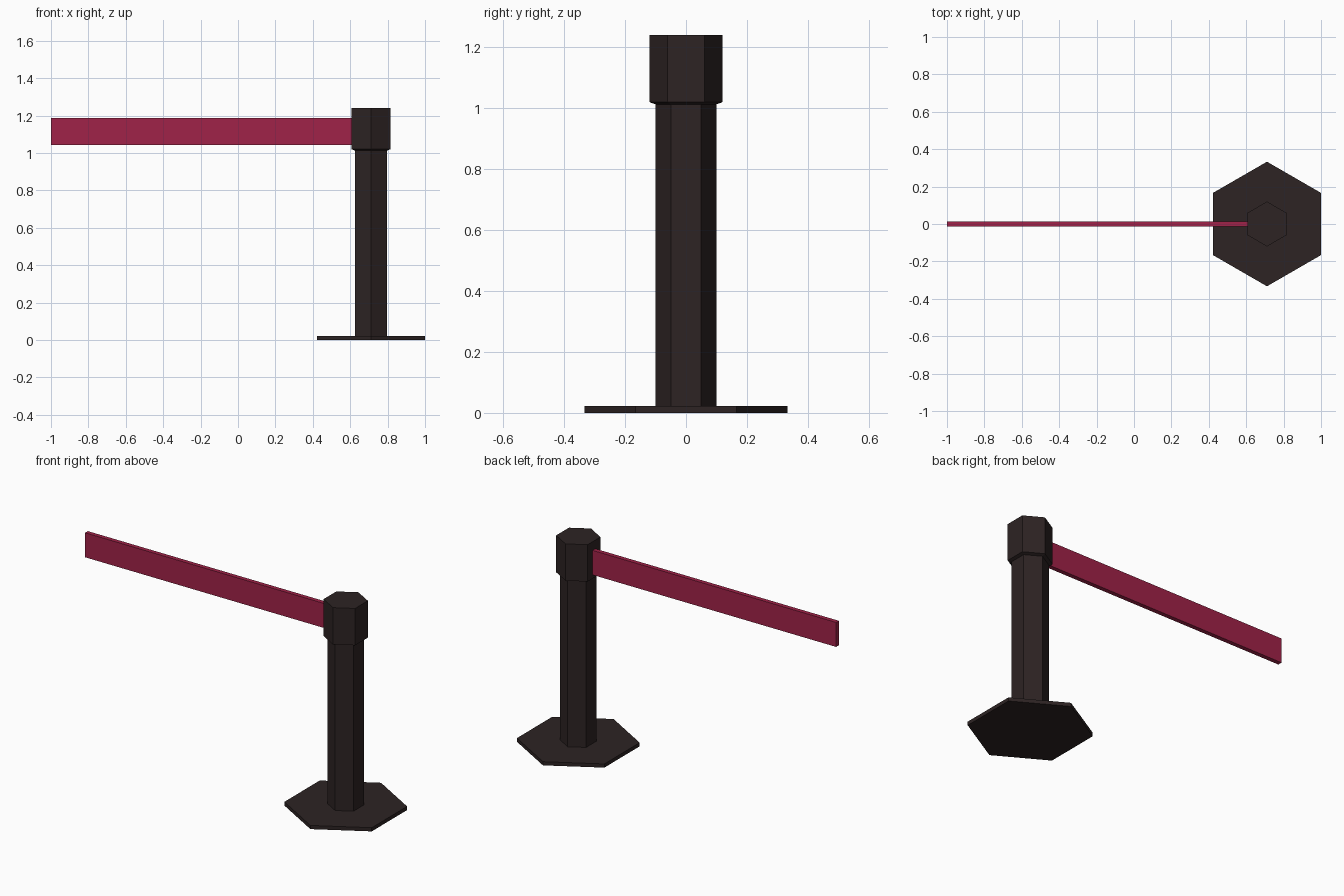
import bpy, bmesh, math

if "Cube" in bpy.data.objects:
    bpy.data.objects.remove(bpy.data.objects["Cube"])

CX = 0.711  # post axis


def material(name, rgb):
    m = bpy.data.materials.new(name)
    m.diffuse_color = (*rgb, 1)
    m.use_nodes = True
    m.node_tree.nodes["Principled BSDF"].inputs["Base Color"].default_value = m.diffuse_color
    return m


dark = material("dark_metal", (0.026, 0.017, 0.017))
red = material("red_webbing", (0.352, 0.016, 0.065))


def finish(name, bm, mat):
    bmesh.ops.recalc_face_normals(bm, faces=bm.faces)
    me = bpy.data.meshes.new(name)
    bm.to_mesh(me)
    bm.free()
    me.materials.append(mat)
    ob = bpy.data.objects.new(name, me)
    bpy.context.collection.objects.link(ob)
    return ob


def hex_stack(name, profile, mat):
    """Six-sided solid from (radius, z) rings, corners on the y axis."""
    bm = bmesh.new()
    rings = []
    for r, z in profile:
        angles = [math.radians(30 + 60 * k) for k in range(6)]
        rings.append([bm.verts.new((CX + r * math.cos(a), r * math.sin(a), z)) for a in angles])
    for lo, hi in zip(rings, rings[1:]):
        for i in range(6):
            j = (i + 1) % 6
            bm.faces.new((lo[i], lo[j], hi[j], hi[i]))
    bm.faces.new(rings[0][::-1])
    bm.faces.new(rings[-1])
    return finish(name, bm, mat)


# Base plate, post and wider belt head with a sloped underside
hex_stack("base_plate", [(0.333, 0), (0.333, 0.022)], dark)
hex_stack("post", [(0.10, 0.02), (0.10, 1.03)], dark)
hex_stack("belt_head", [(0.10, 1.013), (0.12, 1.02), (0.12, 1.24)], dark)

# Belt, running from the head out to the left
bm = bmesh.new()
bmesh.ops.create_cube(bm, size=1)
x0, x1, z0, z1 = -1.0, 0.615, 1.042, 1.188
for v in bm.verts:
    v.co = (x1 if v.co.x > 0 else x0, 0.026 * v.co.y, z1 if v.co.z > 0 else z0)
finish("belt", bm, red)
